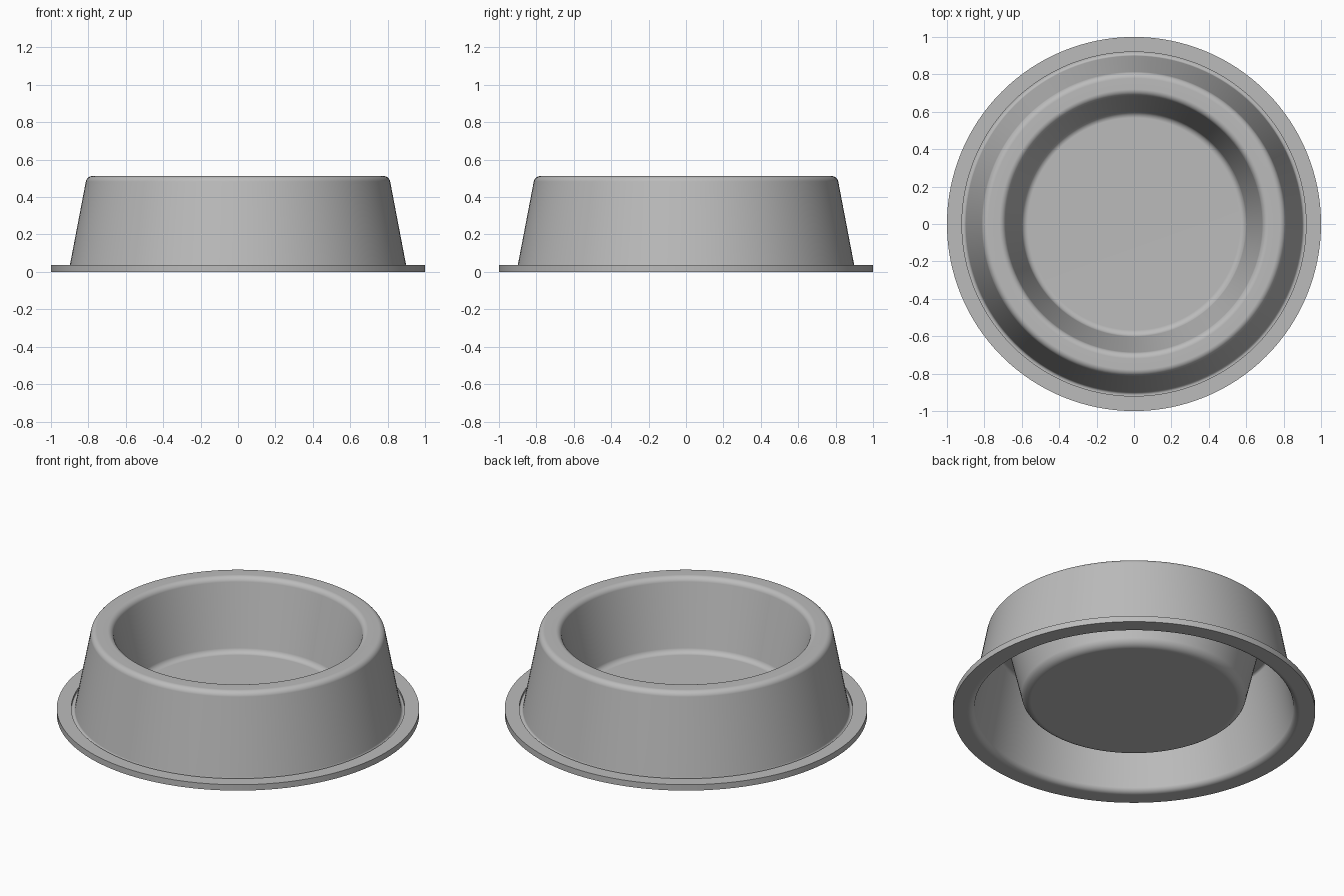
import bpy, bmesh, math
from mathutils import Vector

cube = bpy.data.objects.get("Cube")
if cube:
    bpy.data.objects.remove(cube)

SEGMENTS = 128
THICKNESS = 0.02

metal = bpy.data.materials.new("brushed_grey")
metal.use_nodes = True
metal.diffuse_color = (0.5, 0.5, 0.5, 1)
metal.node_tree.nodes["Principled BSDF"].inputs["Base Color"].default_value = (0.5, 0.5, 0.5, 1)


def rounded(points, steps=6):
    """Round each (radius, height, fillet) corner of an open profile."""
    pos = [Vector(p[:2]) for p in points]
    out = [pos[0]]
    for i in range(1, len(pos) - 1):
        a = (pos[i - 1] - pos[i]).normalized()
        b = (pos[i + 1] - pos[i]).normalized()
        half = math.acos(a.dot(b)) / 2
        fillet = points[i][2]
        centre = pos[i] + (a + b).normalized() * fillet / math.sin(half)
        start = pos[i] + a * fillet / math.tan(half) - centre
        end = pos[i] + b * fillet / math.tan(half) - centre
        for s in range(steps + 1):
            # Half-tangent blend spaces the points evenly along the arc
            sweep = math.pi - 2 * half
            u = s / steps
            arm = start * math.sin((1 - u) * sweep) + end * math.sin(u * sweep)
            out.append(centre + arm / math.sin(sweep))
    return out + [pos[-1]]


def offset(points, distance):
    """Copy the profile to its underside at an even distance."""
    out = []
    for i, p in enumerate(points):
        before = (p - points[i - 1]).normalized() if i else None
        after = (points[i + 1] - p).normalized() if i < len(points) - 1 else None
        before, after = before or after, after or before
        t = (before + after).normalized()
        out.append(p + Vector((t.y, -t.x)) * distance / t.dot(before))
    return out


def lathe(name, profile):
    bm = bmesh.new()
    verts = [bm.verts.new((p.x, 0, p.y)) for p in profile]
    edges = [bm.edges.new(pair) for pair in zip(verts, verts[1:])]
    bmesh.ops.spin(bm, geom=verts + edges, cent=(0, 0, 0), axis=(0, 0, 1),
                   angle=math.tau, steps=SEGMENTS)
    bmesh.ops.remove_doubles(bm, verts=bm.verts, dist=0.0001)
    bmesh.ops.recalc_face_normals(bm, faces=bm.faces)
    mesh = bpy.data.meshes.new(name)
    bm.to_mesh(mesh)
    bm.free()
    mesh.materials.append(metal)
    obj = bpy.data.objects.new(name, mesh)
    bpy.context.collection.objects.link(obj)
    bpy.context.view_layer.objects.active = obj
    obj.select_set(True)
    bpy.ops.object.shade_smooth_by_angle(angle=math.radians(40))
    weighted = obj.modifiers.new("even_shading", 'WEIGHTED_NORMAL')
    weighted.keep_sharp = True


# Upper skin: floor, inner wall, rim, outer wall, foot
skin = rounded([(0, 0.095, 0), (0.595, 0.095, 0.035), (0.692, 0.512, 0.035),
                (0.808, 0.512, 0.035), (0.902, 0.02, 0.016), (0.92, 0.02, 0)])
underside = offset(skin, THICKNESS)

# Raised flange joins the upper skin to the hollow underside
flange = [Vector(p) for p in ((0.92, 0.036), (1, 0.036), (1, 0))]
lathe("bowl", skin + flange + underside[::-1])
